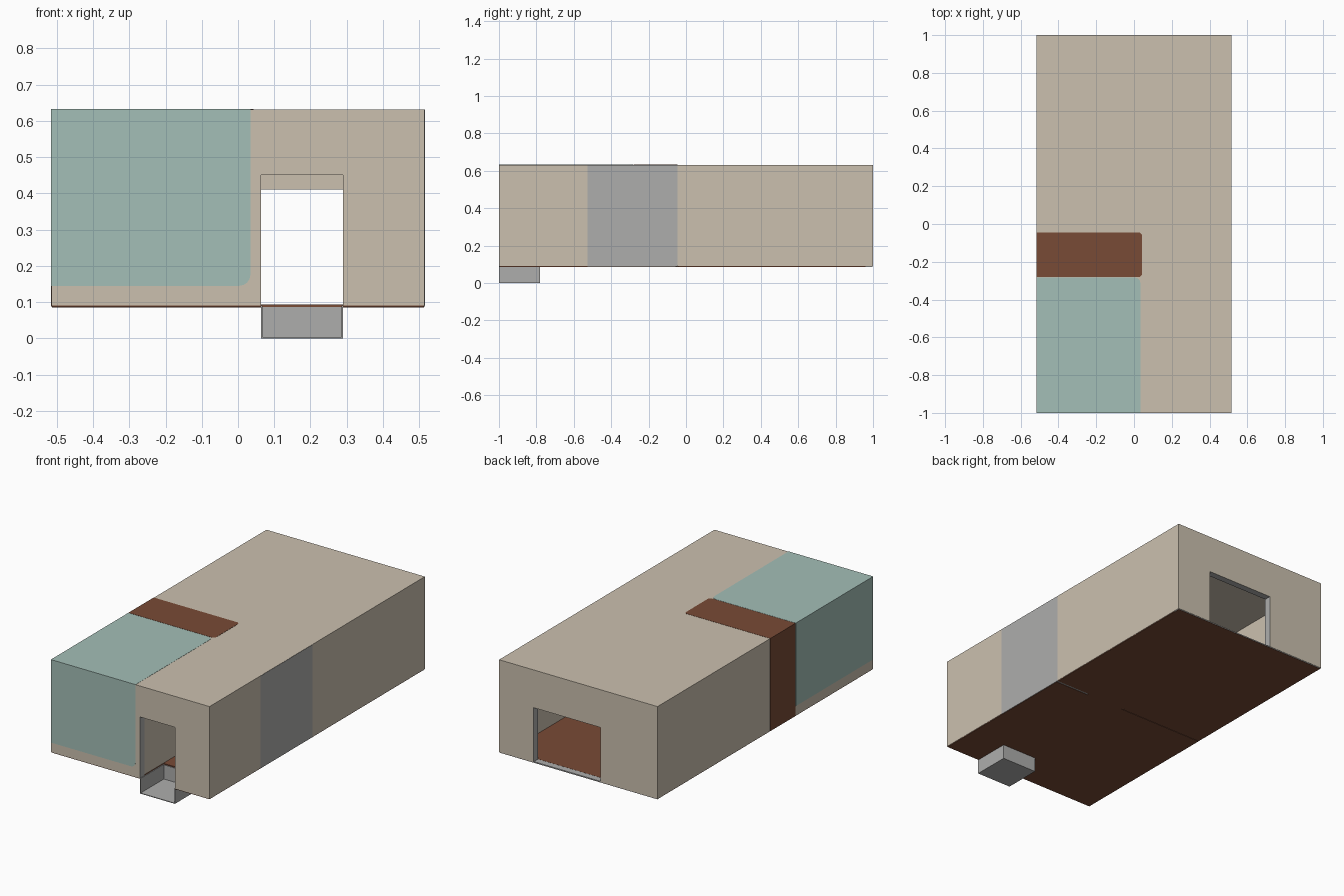
import bpy, bmesh

if "Cube" in bpy.data.objects:
    bpy.data.objects.remove(bpy.data.objects["Cube"])

def mat(name, rgb):
    m = bpy.data.materials.new(name)
    m.diffuse_color = (*rgb, 1)
    m.use_nodes = True
    m.node_tree.nodes["Principled BSDF"].inputs["Base Color"].default_value = m.diffuse_color
    return m

TAN = mat("tan_wall", (0.60, 0.53, 0.43))
AQUA = mat("pale_aqua", (0.37, 0.52, 0.475))
GRAY = mat("light_gray", (0.42, 0.42, 0.415))
BROWN = mat("wood_brown", (0.19, 0.07, 0.037))

def finish(name, bm, *mats):
    bmesh.ops.recalc_face_normals(bm, faces=bm.faces)
    me = bpy.data.meshes.new(name)
    bm.to_mesh(me)
    bm.free()
    for m in mats:
        me.materials.append(m)
    ob = bpy.data.objects.new(name, me)
    bpy.context.collection.objects.link(ob)
    return ob

def box(name, x, y, z, m, bevel=0, pick=None, segments=3):
    """Box from (min, max) ranges; pick chooses the edges to round by midpoint."""
    bm = bmesh.new()
    bmesh.ops.create_cube(bm, size=1)
    for v in bm.verts:
        v.co = [r[0] if c < 0 else r[1] for r, c in zip((x, y, z), v.co)]
    if bevel:
        bm.edges.ensure_lookup_table()
        edges = [e for e in bm.edges if pick((e.verts[0].co + e.verts[1].co) / 2, e)]
        bmesh.ops.bevel(bm, geom=edges, offset=bevel, segments=segments,
                        profile=0.5, affect='EDGES')
    return finish(name, bm, m)

X, Y, Z0, Z1 = 0.515, 1.0, 0.09, 0.632   # body half width, half length, base, top
W, ROOF = 0.04, 0.605                    # wall thickness, roof underside
DX0, DX1 = 0.063, 0.29                   # entrance width
E = 0.001

# End walls with an opening down to the floor; opening edges are gray
def end_wall(name, y0, y1, a, b, top):
    bm = bmesh.new()
    prof = [(-X, Z0), (a, Z0), (a, top), (b, top), (b, Z0), (X, Z0), (X, ROOF), (-X, ROOF)]
    face = bm.faces.new([bm.verts.new((x, y0, z)) for x, z in prof])
    ext = bmesh.ops.extrude_face_region(bm, geom=[face])
    for v in ext["geom"]:
        if isinstance(v, bmesh.types.BMVert):
            v.co.y = y1
    bm.normal_update()
    for f in bm.faces:
        c = f.calc_center_median()
        if abs(c.y - (y0 + y1) / 2) < 0.001 and abs(c.x) < X - 0.01 and Z0 + 0.01 < c.z < ROOF - 0.01:
            f.material_index = 1
    return finish(name, bm, TAN, GRAY)

end_wall("front_wall", -Y, -Y + W, DX0, DX1, 0.45)
end_wall("back_wall", Y - W, Y, -0.145, DX1, 0.41)

# Side walls and roof
for side, s in (("left", -1), ("right", 1)):
    xs = sorted((s * X, s * (X - W)))
    box(side + "_wall", xs, (-Y + W, Y - W), (Z0, ROOF), TAN)
box("roof", (-X, X), (-Y, Y), (ROOF, Z1), TAN)

# Floor, in panels around the step well, with a narrow joint under the cabinets
FZ = (0.086, 0.093)
FX = X - 0.002
box("floor_front_left", (-FX, DX0), (-Y + 0.002, -0.78), FZ, BROWN)
box("floor_front_right", (DX1, FX), (-Y + 0.002, -0.78), FZ, BROWN)
box("floor_middle", (-FX, FX), (-0.78, -0.056), FZ, BROWN)
box("floor_aisle_strip", (0.045, DX1), (-0.056, -0.044), FZ, BROWN)
box("floor_back", (-FX, FX), (-0.044, Y - W), FZ, BROWN)
box("back_threshold", (-FX, FX), (Y - W, Y - 0.002), (0.086, 0.0925), GRAY)
box("back_threshold_underside", (-FX, FX), (Y - W, Y - 0.002), (0.0855, 0.086), BROWN)

# Sunken entrance step, open at the front and top
T = 0.004
box("step_tread", (DX0, DX1), (-Y, -0.78), (0, T), GRAY)
box("step_riser", (DX0, DX1), (-0.78 - T, -0.78), (T, 0.087), GRAY)
box("step_left_side", (DX0, DX0 + T), (-Y, -0.78 - T), (T, 0.09), GRAY)
box("step_right_side", (DX1 - T, DX1), (-Y, -0.78 - T), (T, 0.09), GRAY)

# Aqua room block, flush with the shell and rounded on its inner edges
def aqua_edges(mid, e):
    d = e.verts[1].co - e.verts[0].co
    return mid.x > 0 and ((abs(d.y) > 0.1 and mid.z < 0.3) or (abs(d.z) > 0.1 and mid.y > -0.5))

box("aqua_room", (-X - E, 0.034), (-Y - E, -0.283), (0.145, Z1 + E), AQUA,
    bevel=0.03, pick=aqua_edges, segments=4)
# Tan base and partition towards the entrance aisle
box("aqua_room_base", (-X + W, 0.05), (-Y + W, -0.283), (0.093, 0.145), TAN)
box("aisle_partition", (0.035, 0.06), (-Y + W, -0.283), (0.093, ROOF), TAN)

# Wood cabinet on the left, showing through roof and wall
box("wood_cabinet", (-X - E, 0.043), (-0.28, -0.046), (0.088, Z1 + E), BROWN,
    bevel=0.012, segments=1,
    pick=lambda mid, e: mid.x > 0 and abs(e.verts[1].co.z - e.verts[0].co.z) > 0.1)

# Gray cabinet on the right
box("gray_cabinet", (DX1 + 0.002, X + E), (-0.527, -0.046), (0.088, ROOF + 0.026), GRAY)
